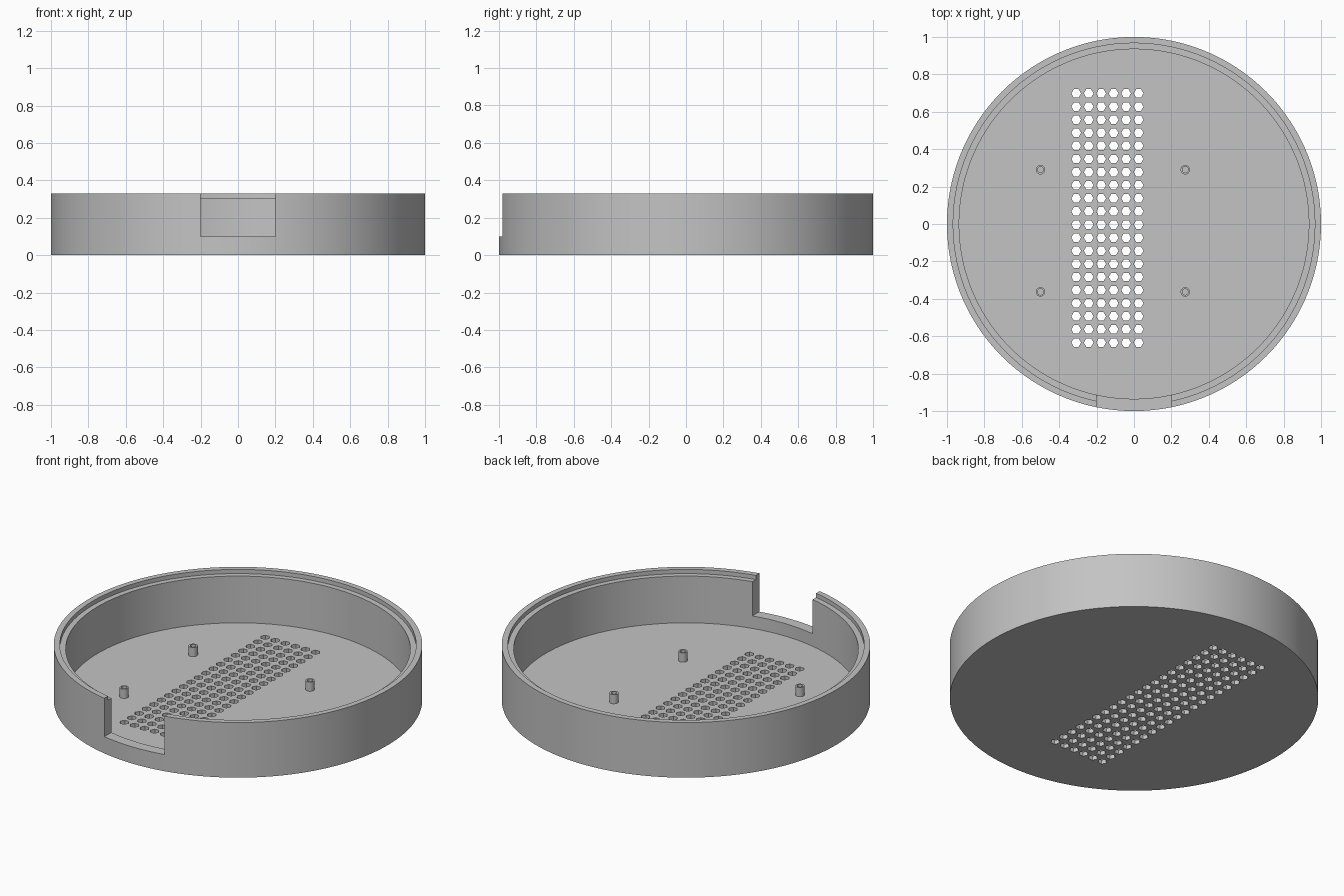
import bpy, bmesh, math
from mathutils import Matrix, Vector

cube = bpy.data.objects.get("Cube")
if cube:
    bpy.data.objects.remove(cube, do_unlink=True)

HEIGHT, STEP_Z, FLOOR_Z = 0.33, 0.305, 0.025
INNER_R, STEP_R = 0.935, 0.967

grey = bpy.data.materials.new("plain grey")
grey.use_nodes = True
colour = (0.55, 0.55, 0.55, 1)
grey.diffuse_color = colour
grey.node_tree.nodes["Principled BSDF"].inputs["Base Color"].default_value = colour


def make_object(name, bm):
    bmesh.ops.recalc_face_normals(bm, faces=bm.faces)
    mesh = bpy.data.meshes.new(name)
    bm.to_mesh(mesh)
    bm.free()
    mesh.materials.append(grey)
    obj = bpy.data.objects.new(name, mesh)
    bpy.context.collection.objects.link(obj)
    return obj


def lathe(name, profile, segments, location=(0, 0, 0)):
    """Spin an (r, z) profile round the z axis."""
    bm = bmesh.new()
    verts = [bm.verts.new((r, 0, z)) for r, z in profile]
    edges = [bm.edges.new(pair) for pair in zip(verts, verts[1:])]
    bmesh.ops.spin(bm, geom=verts + edges, cent=(0, 0, 0), axis=(0, 0, 1),
                   angle=math.tau, steps=segments, use_duplicate=False)
    bmesh.ops.remove_doubles(bm, verts=bm.verts, dist=1e-5)
    bmesh.ops.holes_fill(bm, edges=[e for e in bm.edges if e.is_boundary], sides=0)
    obj = make_object(name, bm)
    obj.location = location
    return obj


def cut(obj, cutter):
    """Subtract the cutter, then discard it."""
    mod = obj.modifiers.new("cut", 'BOOLEAN')
    mod.operation = 'DIFFERENCE'
    mod.solver = 'EXACT'
    mod.object = cutter
    bpy.context.view_layer.objects.active = obj
    bpy.ops.object.modifier_apply(modifier=mod.name)
    bpy.data.objects.remove(cutter, do_unlink=True)


def shade(obj):
    bpy.ops.object.select_all(action='DESELECT')
    obj.select_set(True)
    bpy.context.view_layer.objects.active = obj
    bpy.ops.object.shade_smooth_by_angle(angle=math.radians(30))


# Round tray with a stepped rim
tray = lathe("tray", [(1, 0), (1, HEIGHT), (STEP_R, HEIGHT), (STEP_R, STEP_Z),
                      (INNER_R, STEP_Z), (INNER_R, FLOOR_Z)], 120)

# Opening in the front wall
bm = bmesh.new()
bmesh.ops.create_cube(bm, size=1, matrix=Matrix.Translation((0, -0.85, 0.3))
                      @ Matrix.Diagonal((0.4, 0.5, 0.4, 1)))
cut(tray, make_object("opening_cutter", bm))

# Grid of six-sided vent holes through the floor
bm = bmesh.new()
for col in range(6):
    for row in range(20):
        spot = Vector((-0.309 + 0.0667 * col, 0.698 - 0.0701 * row, 0))
        bmesh.ops.create_cone(bm, cap_ends=True, segments=6, radius1=0.026,
                              radius2=0.026, depth=0.2,
                              matrix=Matrix.Translation(spot) @ Matrix.Rotation(math.pi / 6, 4, 'Z'))
# Turn each hole so that a corner points along x
points_along_x = any(abs(v.co.y - 0.698) < 1e-4 for v in bm.verts)
if not points_along_x:
    for v in bm.verts:
        col = round((v.co.x + 0.309) / 0.0667)
        row = round((0.698 - v.co.y) / 0.0701)
        spot = Vector((-0.309 + 0.0667 * col, 0.698 - 0.0701 * row, 0))
        v.co = spot + Matrix.Rotation(math.pi / 6, 3, 'Z') @ (v.co - spot)
cut(tray, make_object("vent_cutter", bm))
shade(tray)

# Four hollow mounting posts
post_profile = [(0.025, 0.02), (0.025, 0.08), (0.016, 0.08), (0.016, FLOOR_Z + 0.001)]
for side, x in (("right", -0.5), ("left", 0.274)):
    for end, y in (("front", -0.363), ("back", 0.29)):
        shade(lathe(f"post_{end}_{side}", post_profile, 24, (x, y, 0)))
